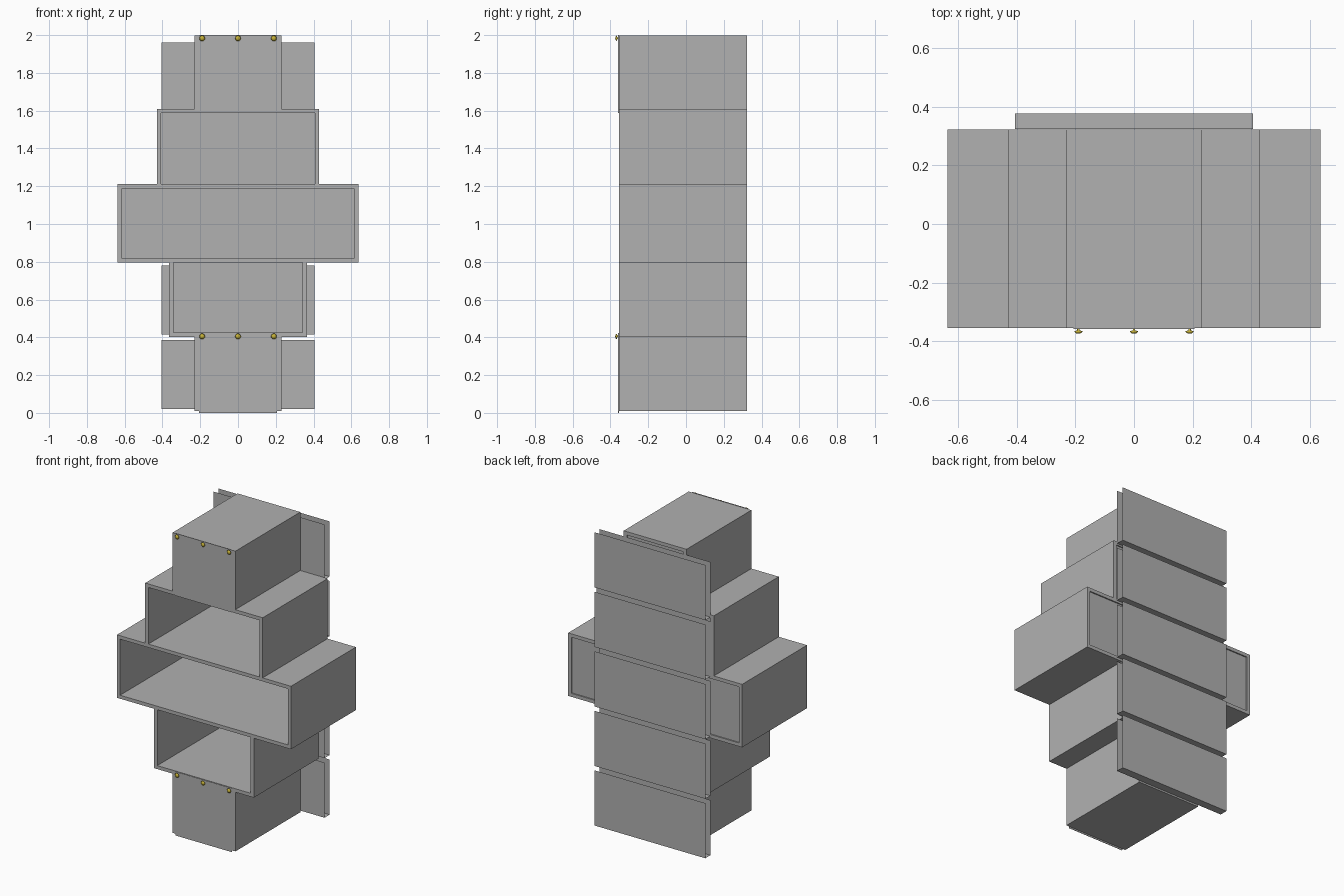
import bpy, bmesh, math
from mathutils import Matrix, Vector

cube = bpy.data.objects.get("Cube")
if cube:
    bpy.data.objects.remove(cube, do_unlink=True)


def material(name, color):
    m = bpy.data.materials.new(name)
    m.use_nodes = True
    m.diffuse_color = color
    m.node_tree.nodes["Principled BSDF"].inputs["Base Color"].default_value = color
    return m


GREY = material("board_grey", (0.44, 0.44, 0.44, 1))
GOLD = material("knob_gold", (0.56, 0.44, 0.04, 1))

FRONT, BACK = -0.356, 0.323
WALL = 0.023


def finish(bm, name, mat):
    mesh = bpy.data.meshes.new(name)
    bm.to_mesh(mesh)
    bm.free()
    mesh.materials.append(mat)
    obj = bpy.data.objects.new(name, mesh)
    bpy.context.collection.objects.link(obj)
    return obj


def add_box(bm, x0, x1, y0, y1, z0, z1):
    size = Vector((x1 - x0, y1 - y0, z1 - z0))
    mid = Vector((x0 + x1, y0 + y1, z0 + z1)) / 2
    return bmesh.ops.create_cube(
        bm, size=1, matrix=Matrix.Translation(mid) @ Matrix.Diagonal((*size, 1)))


# Shelf carcass: side boards, optional top and bottom boards, recessed back
def carcass(name, half, z0, z1, top=True, bottom=True):
    bm = bmesh.new()
    low = z0 + WALL if bottom else z0
    high = z1 - WALL if top else z1
    if top:
        add_box(bm, -half, half, FRONT, BACK, high, z1)
    if bottom:
        add_box(bm, -half, half, FRONT, BACK, z0, low)
    for s in (-1, 1):
        a, b = sorted((s * half, s * (half - WALL)))
        add_box(bm, a, b, FRONT, BACK, low, high)
    inner = half - WALL
    add_box(bm, -inner, inner, BACK - 0.018, BACK - 0.008, low, high)
    finish(bm, name, GREY)


carcass("bottom_cabinet", 0.23, 0.01, 0.402, top=False)
carcass("lower_shelf", 0.365, 0.402, 0.795, top=False)
carcass("wide_shelf", 0.637, 0.795, 1.212)
carcass("upper_shelf", 0.43, 1.212, 1.61, bottom=False)
carcass("top_cabinet", 0.23, 1.61, 1.997, bottom=False)


# Thin doors overlapping the neighbouring shelf edge
def door(name, z0, z1):
    bm = bmesh.new()
    add_box(bm, -0.207, 0.207, FRONT - 0.003, FRONT, z0, z1)
    finish(bm, name, GREY)


door("bottom_door", 0, 0.422)
door("top_door", 1.587, 2.0)


# Mushroom knobs, turned from a profile of (radius, distance from door)
def knob(name, x, z):
    bm = bmesh.new()
    profile = [(0.004, 0), (0.004, 0.007), (0.015, 0.011), (0.009, 0.017), (0, 0.019)]
    verts = [bm.verts.new((x + r, FRONT - d, z)) for r, d in profile]
    edges = [bm.edges.new(p) for p in zip(verts, verts[1:])]
    bmesh.ops.spin(bm, geom=verts + edges, cent=(x, 0, z), axis=(0, 1, 0),
                   angle=math.tau, steps=16)
    bmesh.ops.remove_doubles(bm, verts=bm.verts, dist=0.0001)
    bmesh.ops.recalc_face_normals(bm, faces=bm.faces)
    for f in bm.faces:
        f.smooth = True
    finish(bm, name, GOLD)


for level, z in (("bottom", 0.405), ("top", 1.983)):
    for side, x in (("right", -0.19), ("middle", 0), ("left", 0.19)):
        knob(f"{level}_{side}_knob", x, z)

# Rear wall panels: folded sheets open at the top and the ends
for i in range(5):
    bm = bmesh.new()
    z = 0.02 + i * 0.394
    box = add_box(bm, -0.406, 0.406, BACK + 0.002, 0.378, z, z + 0.365)
    bm.normal_update()
    ends = [f for f in bm.faces if abs(f.normal.x) > 0.5 or f.normal.z > 0.5]
    bmesh.ops.delete(bm, geom=ends, context="FACES_ONLY")
    finish(bm, f"rear_panel_{i + 1}", GREY)
